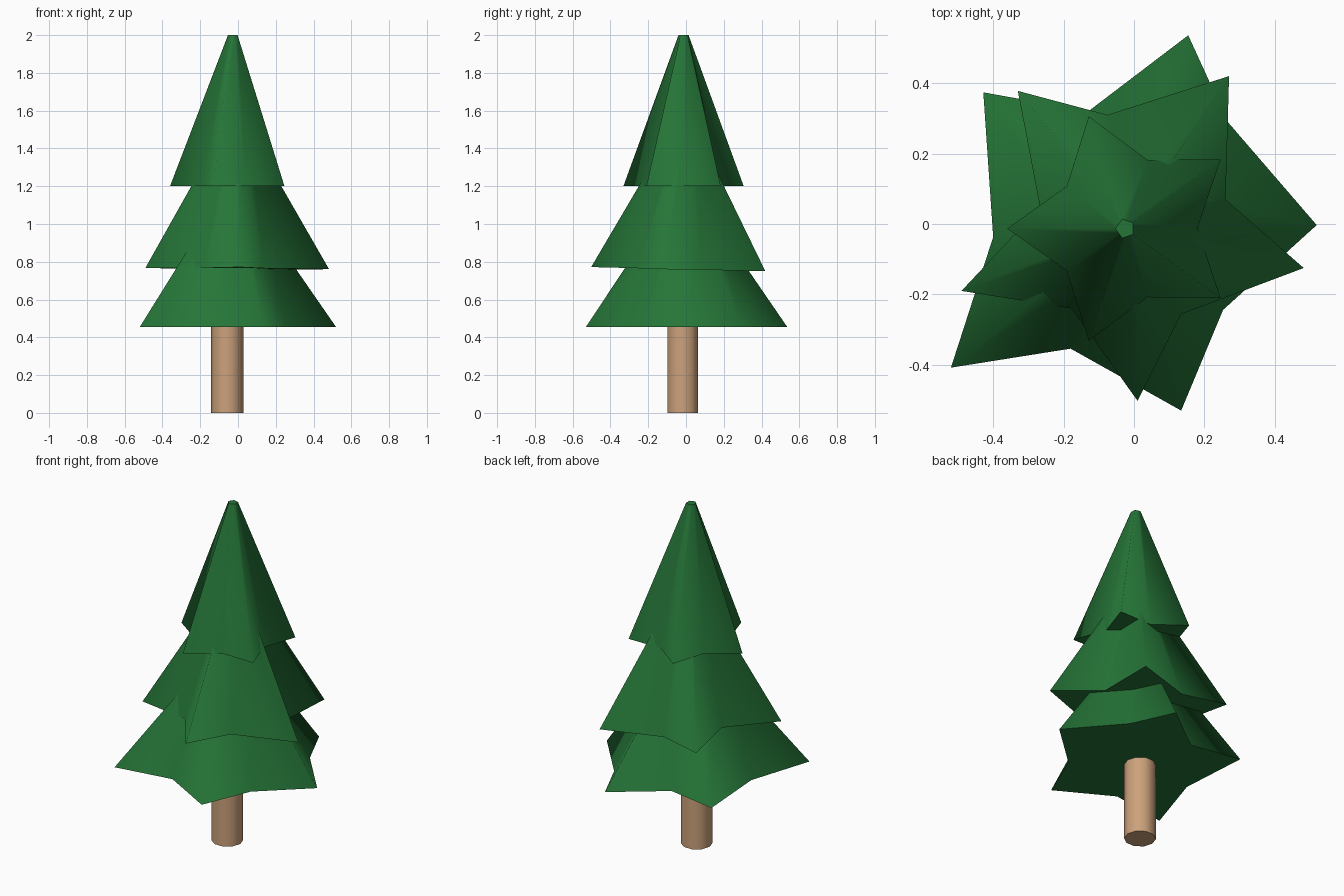
import bpy, bmesh, math

if "Cube" in bpy.data.objects:
    bpy.data.objects.remove(bpy.data.objects["Cube"])


def material(name, rgb):
    m = bpy.data.materials.new(name)
    m.diffuse_color = (*rgb, 1)
    m.use_nodes = True
    m.node_tree.nodes["Principled BSDF"].inputs["Base Color"].default_value = m.diffuse_color
    return m


green = material("needle_green", (0.0185, 0.178, 0.039))
brown = material("bark_brown", (0.6, 0.36, 0.2))


def loft(name, rings, mat):
    """Closed smooth-sided solid through rings, with crisp cap edges."""
    bm = bmesh.new()
    loops = [[bm.verts.new(p) for p in ring] for ring in rings]
    n = len(loops[0])
    for lo, hi in zip(loops, loops[1:]):
        for i in range(n):
            j = (i + 1) % n
            bm.faces.new((lo[i], lo[j], hi[j], hi[i])).smooth = True
    caps = [bm.faces.new(loops[0][::-1]), bm.faces.new(loops[-1])]
    for cap in caps:
        for e in cap.edges:
            e.smooth = False
    bmesh.ops.recalc_face_normals(bm, faces=bm.faces)
    bmesh.ops.triangulate(bm, faces=caps)
    me = bpy.data.meshes.new(name)
    bm.to_mesh(me)
    bm.free()
    me.materials.append(mat)
    ob = bpy.data.objects.new(name, me)
    bpy.context.collection.objects.link(ob)
    return ob


def tier(name, outline, z0, z1, centre, scale, tilt=(0, 0)):
    """Star-shaped branch layer tapering to a scaled copy of its outline."""
    cx, cy = centre
    base = [(x, y, z0 + tilt[0] * x + tilt[1] * y) for x, y in outline]
    top = [(cx + (x - cx) * scale, cy + (y - cy) * scale, z1) for x, y in outline]
    return loft(name, [base, top], green)


# Trunk
ring = [(-0.057 + 0.085 * math.cos(math.tau * i / 10),
         -0.018 + 0.085 * math.sin(math.tau * i / 10)) for i in range(10)]
loft("trunk", [[(x, y, z) for x, y in ring] for z in (0, 0.5)], brown)

# Bottom branches: irregular five-pointed star
tier("bottom_branches",
     [(0.519, -0.003), (0.267, 0.289), (0.154, 0.536), (-0.13, 0.32),
      (-0.428, 0.374), (-0.4, -0.037), (-0.52, -0.408), (-0.18, -0.354),
      (0.134, -0.53), (0.253, -0.244)],
     0.455, 1.0, (-0.028, -0.006), 0.31)

# Middle branches: slightly tilted star
tier("middle_branches",
     [(0.482, -0.125), (0.26, 0.07), (0.27, 0.42), (-0.075, 0.31),
      (-0.33, 0.378), (-0.267, 0.048), (-0.49, -0.19), (-0.177, -0.24),
      (0.01, -0.502), (0.134, -0.256)],
     0.761, 1.5, (-0.012, -0.004), 0.14, (-0.006, -0.022))

# Top branches: regular star narrowing to a small blunt pentagon
c = (-0.025, -0.013)


def star(outer, inner, z):
    return [(c[0] + r * math.cos(a), c[1] + r * math.sin(a), z)
            for i in range(10)
            for r, a in [((outer, inner)[i % 2], math.radians(36 + 36 * i))]]


loft("top_branches", [star(0.335, 0.205, 1.2), star(0.028, 0.0227, 2.0)], green)
